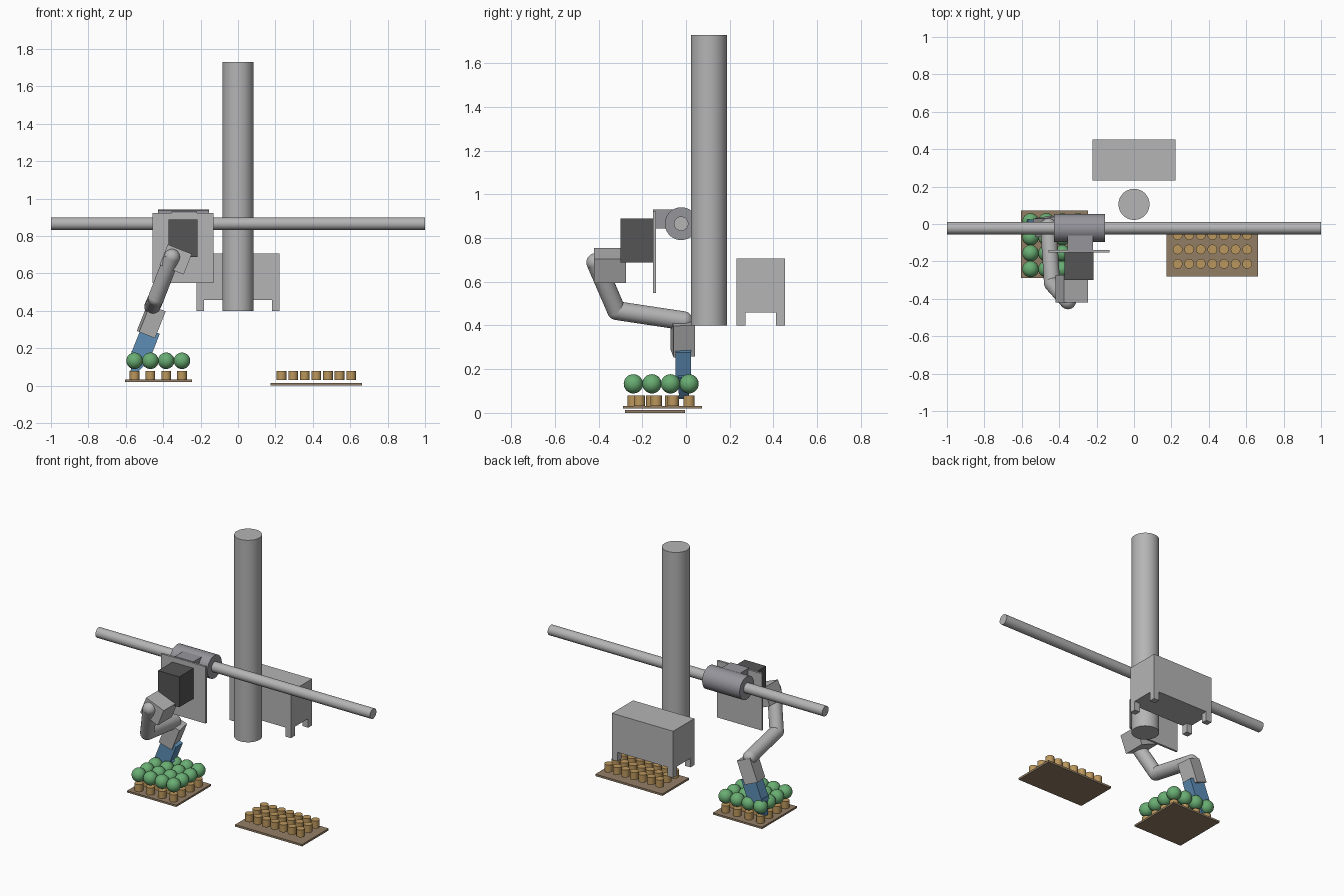
import bpy
import bmesh
from math import radians
from mathutils import Vector, Matrix

start = bpy.data.objects.get("Cube")
if start:
    bpy.data.objects.remove(start, do_unlink=True)


def material(name, rgb):
    m = bpy.data.materials.new(name)
    m.use_nodes = True
    m.diffuse_color = (*rgb, 1)
    m.node_tree.nodes["Principled BSDF"].inputs["Base Color"].default_value = (*rgb, 1)
    return m


grey = material("light grey", (0.46, 0.46, 0.46))
steel = material("steel grey", (0.30, 0.30, 0.33))
dark = material("dark grey", (0.09, 0.09, 0.09))
blue = material("blue", (0.11, 0.27, 0.47))
green = material("green", (0.14, 0.42, 0.17))
clay = material("tan", (0.50, 0.31, 0.11))
wood = material("brown", (0.29, 0.21, 0.13))


def finish(name, bm, mat, smooth=False):
    mesh = bpy.data.meshes.new(name)
    bmesh.ops.recalc_face_normals(bm, faces=bm.faces)
    bm.to_mesh(mesh)
    bm.free()
    mesh.materials.append(mat)
    ob = bpy.data.objects.new(name, mesh)
    bpy.context.collection.objects.link(ob)
    if smooth:
        bpy.ops.object.select_all(action="DESELECT")
        ob.select_set(True)
        bpy.context.view_layer.objects.active = ob
        bpy.ops.object.shade_smooth_by_angle(angle=radians(40))
    return ob


def box(name, centre, size, mat, tilt=0, twist=0, taper=1):
    """Box tilted about y, twisted about its own z, narrowed at the bottom."""
    bm = bmesh.new()
    bmesh.ops.create_cube(bm, size=1)
    for v in bm.verts:
        if v.co.z < 0:
            v.co.x *= taper
            v.co.y *= taper
        v.co *= Vector(size)
    turn = Matrix.Rotation(radians(tilt), 4, "Y") @ Matrix.Rotation(radians(twist), 4, "Z")
    bm.transform(Matrix.Translation(centre) @ turn)
    return finish(name, bm, mat)


def add_tube(bm, a, b, radius, sides=48):
    a, b = Vector(a), Vector(b)
    axis = b - a
    place = Matrix.Translation((a + b) / 2) @ axis.to_track_quat("Z", "Y").to_matrix().to_4x4()
    bmesh.ops.create_cone(bm, cap_ends=True, segments=sides, radius1=radius,
                          radius2=radius, depth=axis.length, matrix=place)


def add_ball(bm, centre, radius):
    bmesh.ops.create_uvsphere(bm, u_segments=24, v_segments=16, radius=radius,
                              matrix=Matrix.Translation(centre))


def tube(name, a, b, radius, mat):
    bm = bmesh.new()
    add_tube(bm, a, b, radius)
    return finish(name, bm, mat, True)


# Column, cross rail and sliding carriage
tube("column", (0, 0.105, 0.40), (0, 0.105, 1.73), 0.083, grey)
tube("rail", (-1, -0.022, 0.866), (1, -0.022, 0.866), 0.033, grey)
tube("carriage", (-0.428, -0.022, 0.866), (-0.155, -0.022, 0.866), 0.075, steel)
box("carriage_bracket", (-0.287, -0.10, 0.887), (0.135, 0.10, 0.086), steel)
box("mounting_plate", (-0.293, -0.145, 0.735), (0.326, 0.014, 0.374), grey)
box("motor_box", (-0.295, -0.226, 0.789), (0.155, 0.148, 0.20), dark)

# Arm, lying in one tilted plane
TILT = 21.6
shoulder, elbow, wrist = (-0.353, -0.413, 0.688), (-0.438, -0.318, 0.468), (-0.458, -0.012, 0.422)
box("shoulder_box", (-0.333, -0.347, 0.675), (0.138, 0.146, 0.118), grey, TILT)
for name, a, b in (("upper_arm", shoulder, elbow), ("forearm", elbow, wrist)):
    bm = bmesh.new()
    add_tube(bm, a, b, 0.043, 32)
    add_ball(bm, a, 0.043)
    add_ball(bm, b, 0.043)
    finish(name, bm, grey, True)
box("wrist_box", (-0.464, -0.014, 0.345), (0.092, 0.10, 0.154), grey, TILT, 8)

# Gripper with two fingers bent inward
box("gripper_palm", (-0.496, -0.012, 0.222), (0.104, 0.072, 0.16), blue, TILT)
box("left_finger", (-0.505, -0.010, 0.125), (0.03, 0.055, 0.13), blue, TILT + 20, 0, 0.8)
box("right_finger", (-0.556, -0.010, 0.125), (0.035, 0.055, 0.12), blue, 4, 0, 0.8)

# Cabinet on four short legs
box("cabinet", (0, 0.342, 0.583), (0.446, 0.22, 0.247), grey)
for sx, side in ((1, "left"), (-1, "right")):
    for sy, end in ((1, "back"), (-1, "front")):
        box(f"cabinet_{end}_{side}_leg", (sx * 0.203, 0.342 + sy * 0.09, 0.432),
            (0.04, 0.04, 0.064), grey)


def grid(x0, y0, nx, ny, dx, dy):
    return [(x0 + i * dx, y0 + j * dy) for i in range(nx) for j in range(ny)]


def pots(name, spots):
    bm = bmesh.new()
    for x, y in spots:
        add_tube(bm, (x, y, 0.031), (x, y, 0.079), 0.026, 24)
    finish(name, bm, clay, True)


# Planted tray: pots topped with round plants
planted = grid(-0.553, -0.241, 4, 4, 0.0845, 0.085)
box("planted_tray", (-0.426, -0.108, 0.026), (0.358, 0.362, 0.012), wood)
pots("planted_pots", planted)
bm = bmesh.new()
for x, y in planted:
    add_ball(bm, (x, y, 0.133), 0.044)
finish("plants", bm, green, True)

# Seedling tray: empty pots
box("seedling_tray", (0.419, -0.142, 0.007), (0.488, 0.276, 0.013), wood)
pots("seedling_pots", grid(0.233, -0.213, 7, 3, 0.062, 0.077))
